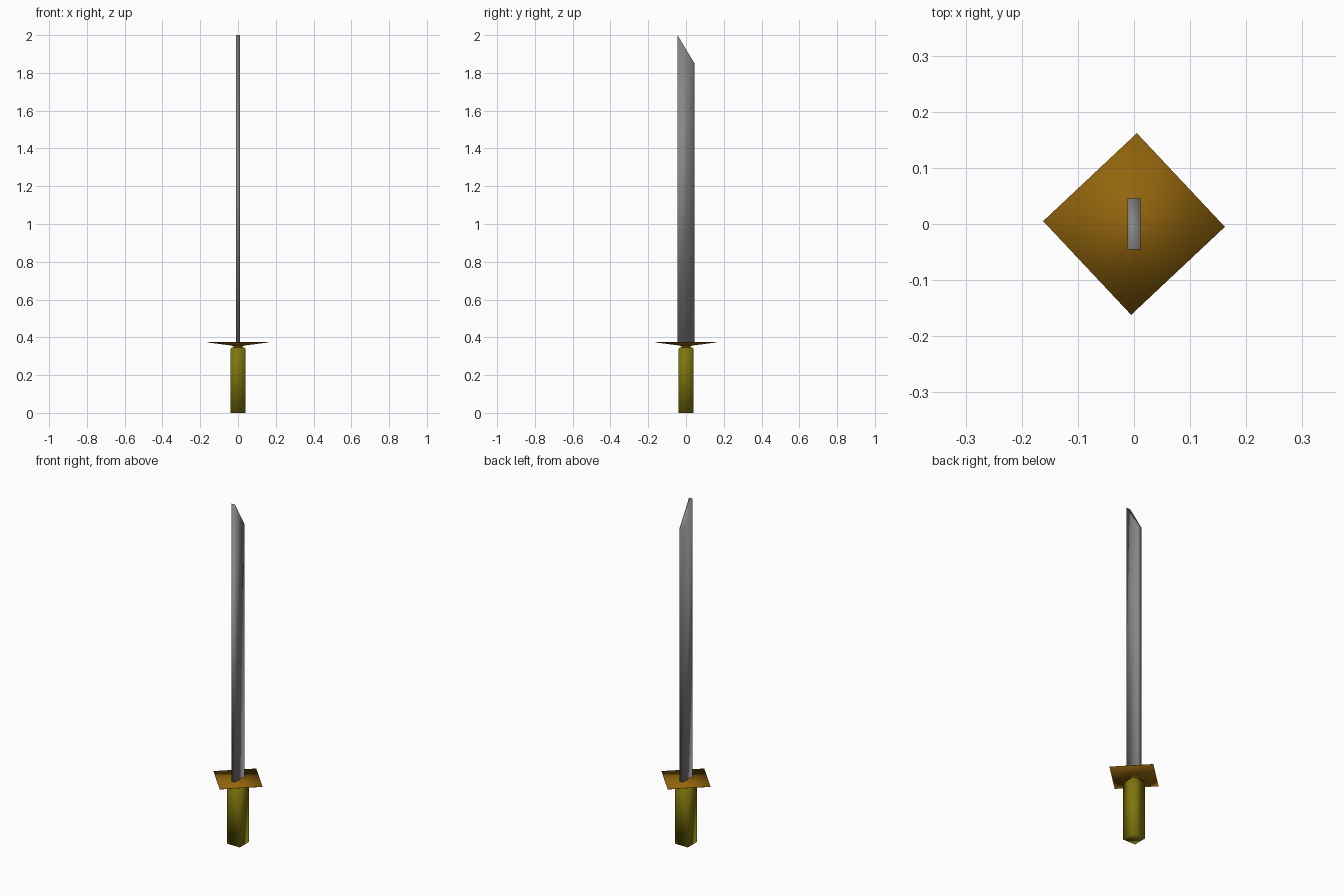
import bpy, bmesh, math

if "Cube" in bpy.data.objects:
    bpy.data.objects.remove(bpy.data.objects["Cube"])


def material(name, rgb):
    m = bpy.data.materials.new(name)
    m.diffuse_color = (*rgb, 1)
    m.use_nodes = True
    m.node_tree.nodes["Principled BSDF"].inputs["Base Color"].default_value = m.diffuse_color
    return m


def loft(name, rings, mat):
    """Join rings of points into a closed, smooth-shaded solid."""
    bm = bmesh.new()
    vr = [[bm.verts.new(p) for p in r] for r in rings]
    n = len(vr[0])
    for a, b in zip(vr, vr[1:]):
        for i in range(n):
            j = (i + 1) % n
            bm.faces.new((a[i], a[j], b[j], b[i]))
    bm.faces.new(vr[0][::-1])
    bm.faces.new(vr[-1])
    bmesh.ops.recalc_face_normals(bm, faces=bm.faces)
    for f in bm.faces:
        f.smooth = True
    me = bpy.data.meshes.new(name)
    bm.to_mesh(me)
    bm.free()
    me.materials.append(mat)
    ob = bpy.data.objects.new(name, me)
    bpy.context.collection.objects.link(ob)
    return ob


def square(radius, z, turn):
    """Four corners at a distance from the axis."""
    return [(radius * math.cos(turn + k * math.pi / 2),
             radius * math.sin(turn + k * math.pi / 2), z) for k in range(4)]


steel = material("steel_grey", (0.24, 0.24, 0.24))
olive = material("olive_grip", (0.21, 0.18, 0.004))
bronze = material("bronze_brown", (0.29, 0.13, 0.004))

# Grip: square post with a small chamfer at the top
d = math.sqrt(2)
loft("grip", [square(r * d, z, math.pi / 4) for r, z in
              [(0.041, 0), (0.041, 0.337), (0.034, 0.346)]], olive)

# Guard: narrow neck flaring into a thin, slightly turned diamond plate
q = math.pi / 4
loft("guard", [square(0.030 * d, 0.344, q), square(0.023 * d, 0.352, q),
               square(0.036 * d, 0.357, q),
               square(0.162, 0.373, math.radians(88.2)),
               square(0.162, 0.375, math.radians(88.2))], bronze)

# Blade: flat bar with a slanted tip
w, h = 0.0118, 0.045
outline = [(-w, -h), (w, -h), (w, h), (-w, h)]
loft("blade", [[(x, y, 0.36) for x, y in outline],
               [(x, y, 2.0 if y < 0 else 1.85) for x, y in outline]], steel)
